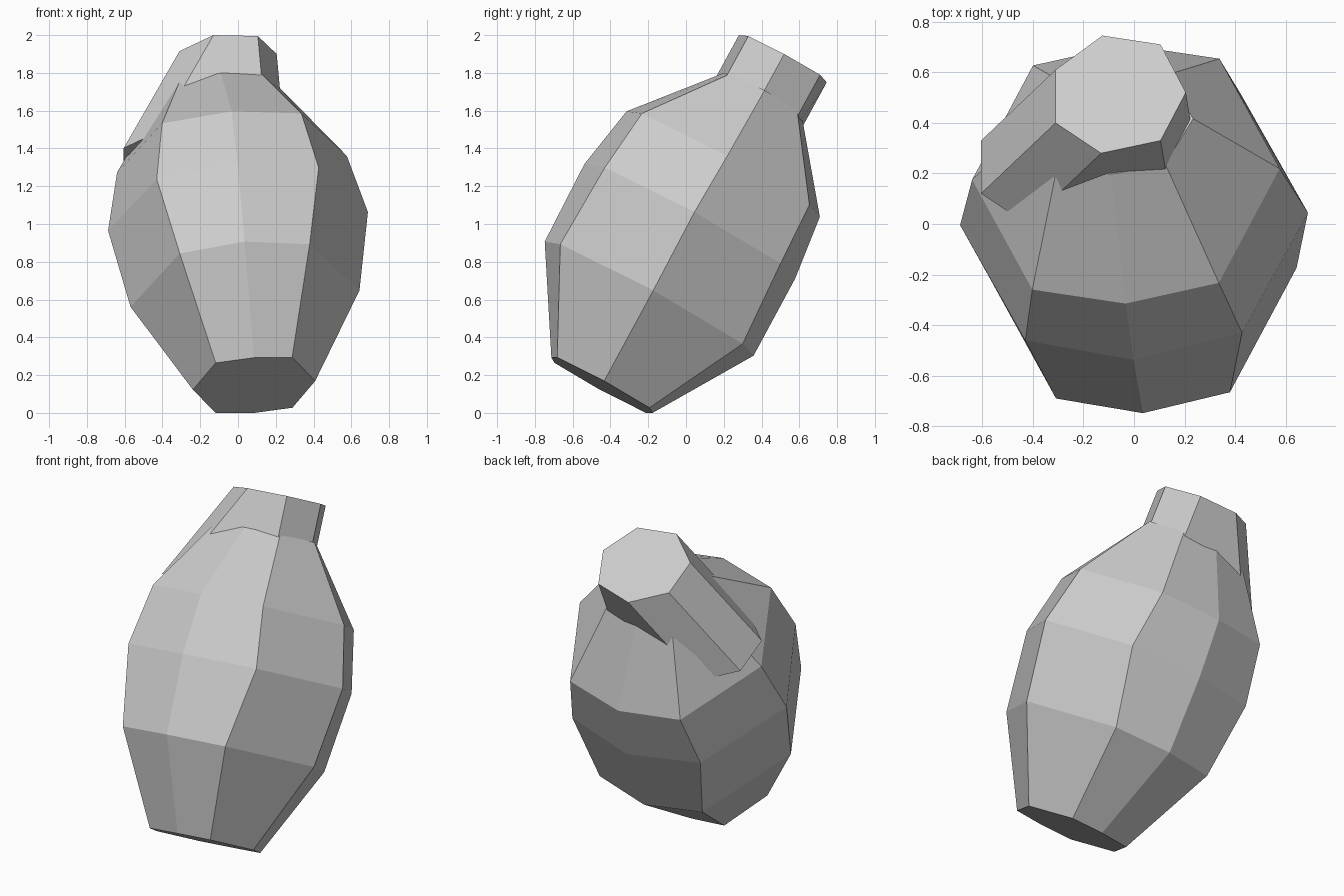
import bpy, bmesh
from mathutils import Vector

if "Cube" in bpy.data.objects:
    bpy.data.objects.remove(bpy.data.objects["Cube"])


def loft(name, rings):
    """Skin a stack of equal-count rings and cap both ends."""
    bm = bmesh.new()
    loops = [[bm.verts.new(p) for p in ring] for ring in rings]
    n = len(loops[0])
    for lo, hi in zip(loops, loops[1:]):
        for i in range(n):
            j = (i + 1) % n
            bm.faces.new((lo[i], lo[j], hi[j], hi[i]))
    bm.faces.new(loops[0][::-1])
    bm.faces.new(loops[-1])
    bmesh.ops.recalc_face_normals(bm, faces=bm.faces)
    mesh = bpy.data.meshes.new(name)
    bm.to_mesh(mesh)
    bm.free()
    obj = bpy.data.objects.new(name, mesh)
    bpy.context.collection.objects.link(obj)
    return obj


# Shared leaning axis and the two directions across it
axis = Vector((-0.08, 0.478, 0.875)).normalized()
side = Vector((1, 0.035, 0.07))
side = (side - axis * side.dot(axis)).normalized()
back = axis.cross(side)

# Body: bulging eight-sided rings
# centre, side radius, front/back radius, corner offset sideways, corner offset front/back
sections = [
    ((0.085, -0.445, 0.146), 0.325, 0.305, 0.203, 0.278),
    ((0.037, -0.195, 0.605), 0.608, 0.63, 0.345, 0.55),
    ((0.0, 0.02, 1.014), 0.69, 0.635, 0.43, 0.53),
    ((-0.032, 0.197, 1.317), 0.61, 0.583, 0.37, 0.505),
    ((-0.09, 0.405, 1.685), 0.325, 0.237, 0.215, 0.2),
]
rings = []
for centre, ru, rv, cu, cv in sections:
    outline = [(ru, 0), (cu, cv), (0, rv), (-cu, cv),
               (-ru, 0), (-cu, -cv), (0, -rv), (cu, -cv)]
    rings.append([Vector(centre) + side * a + back * b for a, b in outline])
loft("body", rings)

# Neck: seven-sided rim, straight on the right, swept out on the left
rim = [Vector(p) for p in (
    (0.105, 0.33, 1.995), (0.205, 0.52, 1.9), (0.105, 0.71, 1.79),
    (-0.125, 0.745, 1.75), (-0.31, 0.61, 1.808), (-0.31, 0.4, 1.915),
    (-0.13, 0.28, 2.0))]
straight = axis * -0.55
swept = Vector((-0.295, -0.28, -0.513))
base = [p + (straight if p.x > 0 else swept) for p in rim]
loft("neck", [base, rim])
